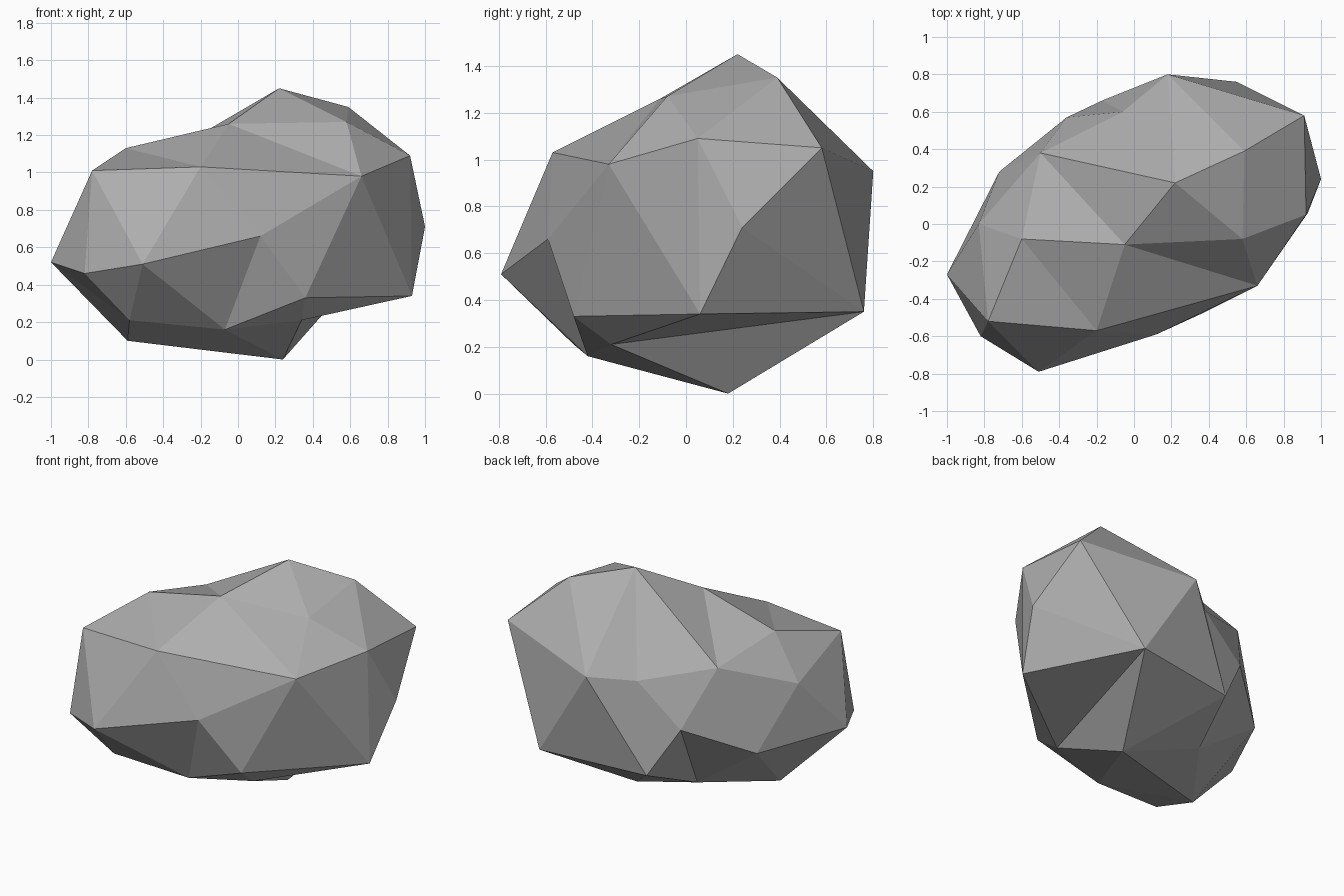
import bpy
import bmesh
import random
from mathutils import Vector

random.seed(1)
default_cube = bpy.data.objects.get("Cube")
if default_cube:
    bpy.data.objects.remove(default_cube, do_unlink=True)

CENTRE = Vector((0, 0, .7))

# Corners of the boulder, each with a one-letter label
CORNERS = {
    # front and underside
    "A": (-1, -.27, .52), "B": (-.82, -.6, .46), "F": (-.51, -.79, .51),
    "G": (.12, -.59, .66), "H": (-.07, -.42, .16), "I": (.36, -.48, .33),
    "Q": (-.58, -.48, .21), "R": (-.59, -.15, .1), "S": (.24, .18, 0),
    "e": (.34, -.32, .21), "f": (-.28, .28, .17),
    # shoulder and crown
    "C": (-.78, -.52, 1.01), "D": (-.6, -.08, 1.13), "E": (-.2, -.57, 1.03),
    "M": (.66, -.33, .98), "L": (.92, .05, 1.09), "N": (.59, .39, 1.35),
    "O": (.22, .22, 1.45), "P": (-.05, -.11, 1.26), "T": (.58, -.08, 1.27),
    # sides and back
    "J": (.93, .06, .34), "K": (1, .24, .71), "W": (.91, .58, 1.05),
    "U": (.18, .8, .95), "V": (.55, .76, .35), "X": (-.72, .28, .48),
    "Y": (-.36, .57, .65), "Z": (-.17, .66, .33), "a": (-.5, .38, 1.03),
    "b": (-.06, .6, .91), "c": (-.83, 0, .87),
}

# Ridge lines that run from corner to corner across the stone
RIDGES = ["ABFGHIJeHSJ", "CEMLWKVWUNL", "CDPMTLJMIGEFCB", "DEPTOUVJK",
          "DcaOPabOUZbYa", "CcAXcXfRSZVSfZYf", "YXRAQ", "BQHRQFH", "GM", "aX"]


def det(a, b, c):
    return a.cross(b).dot(c)


def arcs_cross(a, b, c, d):
    """True if the arcs a-b and c-d cross on the unit sphere."""
    return (det(a, b, c) * det(a, b, d) < 0
            and det(c, d, a) * det(c, d, b) < 0
            and (a + b).dot(c + d) > 0)


def opposite_corners(edge):
    return [v for face in edge.link_faces for v in face.verts
            if v not in edge.verts]


def force_ridge(bm, start, end):
    """Turn crossing edges until start and end share an edge."""
    for attempt in range(200):
        if any(edge.other_vert(start) == end for edge in start.link_edges):
            return
        crossing = []
        for edge in bm.edges:
            p, q = edge.verts
            if not arcs_cross(start.co, end.co, p.co, q.co):
                continue
            r, s = opposite_corners(edge)
            if arcs_cross(r.co, s.co, p.co, q.co):
                crossing.append(edge)
        if not crossing:
            return
        bmesh.utils.edge_rotate(random.choice(crossing), True)


# Wrap a skin round the corner directions, then lay in the ridges
bm = bmesh.new()
corner = {}
for label, point in CORNERS.items():
    corner[label] = bm.verts.new((Vector(point) - CENTRE).normalized())
bmesh.ops.convex_hull(bm, input=list(bm.verts))
bmesh.ops.triangulate(bm, faces=list(bm.faces))
for line in RIDGES:
    for start, end in zip(line, line[1:]):
        force_ridge(bm, corner[start], corner[end])

# Pull the skin out to the real corners
for label, point in CORNERS.items():
    corner[label].co = point
bmesh.ops.recalc_face_normals(bm, faces=list(bm.faces))
for face in bm.faces:
    face.smooth = False

mesh = bpy.data.meshes.new("boulder")
bm.to_mesh(mesh)
bm.free()
boulder = bpy.data.objects.new("boulder", mesh)
bpy.context.scene.collection.objects.link(boulder)

# Plain grey stone
STONE_COLOUR = (.42, .42, .42, 1)
stone = bpy.data.materials.new("grey stone")
stone.use_nodes = True
stone.diffuse_color = STONE_COLOUR
for node in stone.node_tree.nodes:
    if node.type == "BSDF_PRINCIPLED":
        node.inputs["Base Color"].default_value = STONE_COLOUR
        node.inputs["Roughness"].default_value = .9
mesh.materials.append(stone)
